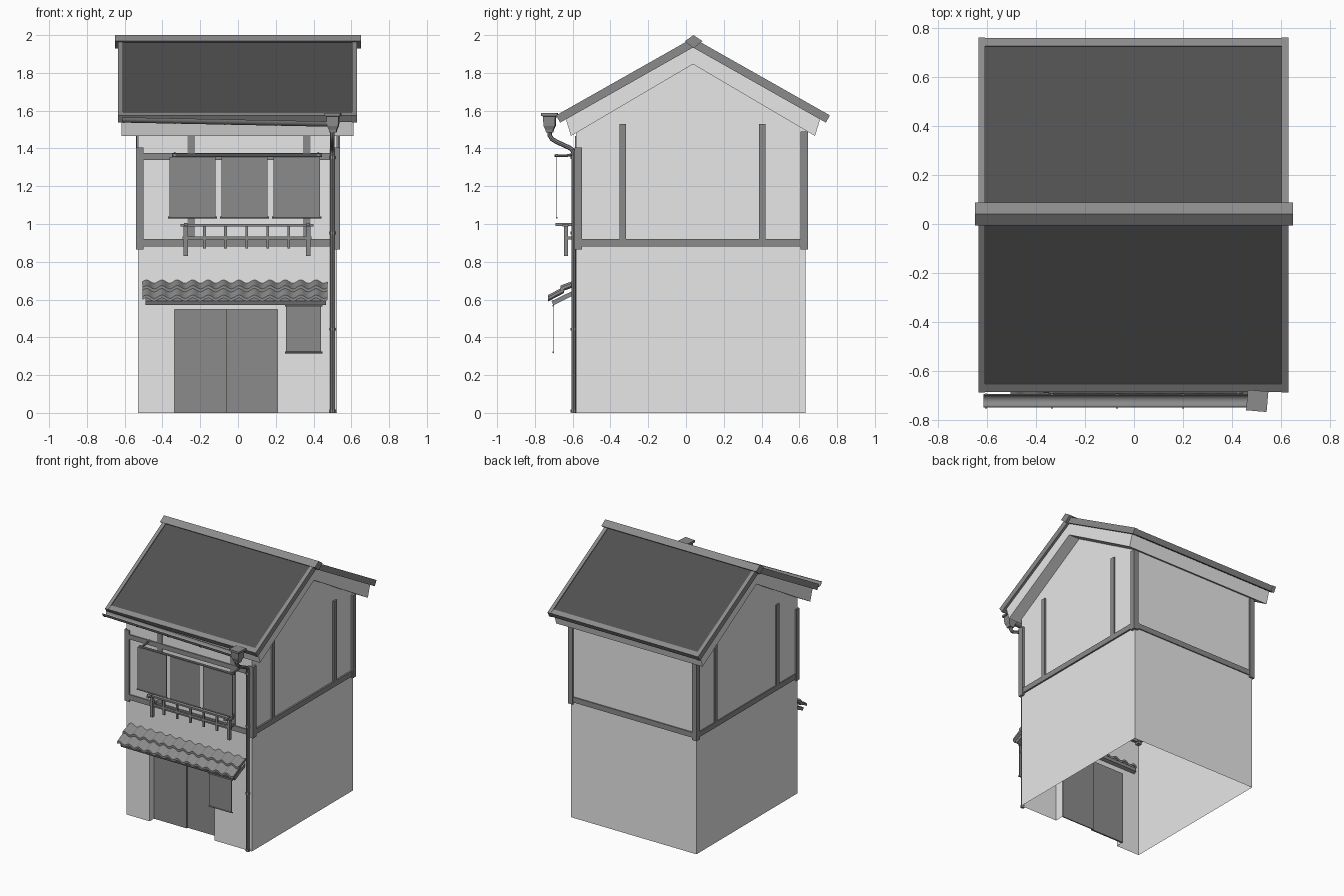
import bpy, bmesh, math
from math import radians, sin, cos, pi

if "Cube" in bpy.data.objects:
    bpy.data.objects.remove(bpy.data.objects["Cube"])


def material(name, v):
    m = bpy.data.materials.new(name)
    m.diffuse_color = (v, v, v, 1)
    m.use_nodes = True
    m.node_tree.nodes["Principled BSDF"].inputs["Base Color"].default_value = m.diffuse_color
    return m


PLASTER = material("pale plaster", 0.8)
TIMBER = material("mid grey timber", 0.26)
ROOF = material("dark roof", 0.08)


def finish(name, bm, mat, smooth=False, recalc=True):
    if recalc:
        bmesh.ops.recalc_face_normals(bm, faces=bm.faces)
    me = bpy.data.meshes.new(name)
    bm.to_mesh(me)
    bm.free()
    me.materials.append(mat)
    if smooth:
        me.shade_smooth()
        me.set_sharp_from_angle(angle=radians(35))
    ob = bpy.data.objects.new(name, me)
    bpy.context.collection.objects.link(ob)
    return ob


def boxes(name, mat, *spans):
    """Axis-aligned boxes (x0,x1,y0,y1,z0,z1) in one object."""
    bm = bmesh.new()
    for x0, x1, y0, y1, z0, z1 in spans:
        vs = bmesh.ops.create_cube(bm, size=1)["verts"]
        for v in vs:
            v.co = ((x0, x1)[v.co.x > 0], (y0, y1)[v.co.y > 0], (z0, z1)[v.co.z > 0])
    return finish(name, bm, mat)


def prism(name, mat, profile, *xspans, drop=0, smooth=False):
    """Extrude a (y,z) profile along x, optionally falling by drop."""
    bm = bmesh.new()
    for x0, x1 in xspans:
        a = [bm.verts.new((x0, y, z)) for y, z in profile]
        b = [bm.verts.new((x1, y, z - drop)) for y, z in profile]
        bm.faces.new(a)
        bm.faces.new(b[::-1])
        for i in range(len(a)):
            j = (i + 1) % len(a)
            bm.faces.new((a[i], a[j], b[j], b[i]))
    return finish(name, bm, mat, smooth)


def tube(name, mat, r, *paths):
    """Round rods along point paths, as one mesh."""
    cu = bpy.data.curves.new(name, "CURVE")
    cu.dimensions = "3D"
    cu.bevel_depth, cu.bevel_resolution, cu.use_fill_caps = r, 2, True
    for pts in paths:
        sp = cu.splines.new("POLY")
        sp.points.add(len(pts) - 1)
        for p, co in zip(sp.points, pts):
            p.co = (*co, 1)
    tmp = bpy.data.objects.new(name, cu)
    bpy.context.collection.objects.link(tmp)
    me = bpy.data.meshes.new_from_object(tmp.evaluated_get(bpy.context.evaluated_depsgraph_get()))
    bpy.data.objects.remove(tmp)
    bm = bmesh.new()
    bm.from_mesh(me)
    bpy.data.meshes.remove(me)
    return finish(name, bm, mat, True)


# ---- plaster shell, open below, with a recessed doorway
XL, XR, YF, YB = -0.53, 0.523, -0.582, 0.632
DL, DR, DT, DY = -0.335, 0.21, 0.547, -0.518
YC = 0.037
bm = bmesh.new()


def face(*pts):
    bm.faces.new([bm.verts.new(p) for p in pts])


for x0, x1, z0 in ((XL, DL, 0), (DL, DR, DT), (DR, XR, 0)):
    face((x0, YF, z0), (x1, YF, z0), (x1, YF, 1.5), (x0, YF, 1.5))
face((XR, YB, 0), (XL, YB, 0), (XL, YB, 1.5), (XR, YB, 1.5))
gable = [(YF, 0), (YB, 0), (YB, 1.5), (YC, 1.88), (YF, 1.5)]
face(*[(XR, y, z) for y, z in gable])
face(*[(XL, y, z) for y, z in gable[::-1]])
face((DL, YF, 0), (DL, DY, 0), (DL, DY, DT), (DL, YF, DT))
face((DR, DY, 0), (DR, YF, 0), (DR, YF, DT), (DR, DY, DT))
face((DL, YF, DT), (DL, DY, DT), (DR, DY, DT), (DR, YF, DT))
bmesh.ops.remove_doubles(bm, verts=bm.verts, dist=1e-4)
finish("plaster_walls", bm, PLASTER, recalc=False)

# ---- sliding doors, overlapping at the middle
boxes("sliding_doors", TIMBER, (DL, -0.06, DY - 0.012, DY, 0, DT), (-0.065, DR, DY, DY + 0.008, 0, DT))

# ---- timber frame of the upper floor
boxes("corner_posts", TIMBER,
      *[(x, x + 0.04, y, y + 0.04, 0.865, z) for x in (-0.541, 0.5)
        for y, z in ((-0.59, 1.405), (0.605, 1.49))])
boxes("floor_beams", TIMBER,
      (-0.51, 0.51, -0.59, -0.56, 0.88, 0.92), (-0.51, 0.51, 0.61, 0.64, 0.88, 0.92),
      (-0.537, -0.51, -0.56, 0.62, 0.88, 0.92), (0.505, 0.535, -0.56, 0.62, 0.88, 0.92))
boxes("front_lintel", TIMBER, (-0.51, 0.51, -0.59, -0.56, 1.34, 1.375))
boxes("front_posts", TIMBER, *[(x, x + 0.04, -0.588, -0.56, 0.91, 1.467) for x in (-0.268, 0.345)])
boxes("side_posts", TIMBER,
      *[(x, x + 0.025, y, y + 0.035, 0.91, 1.53) for x in (-0.537, 0.51) for y in (-0.353, 0.387)])

# ---- pale chevron under the roof
half = [(0.673, 1.555), (0.646, 1.466)]
prism("roof_underlay", PLASTER,
      [(YC, 1.94)] + [(YC + a, z) for a, z in half] + [(YC, 1.846)] + [(YC - a, z) for a, z in half[::-1]],
      (-0.617, 0.612))


# ---- roof slopes: dark sheets, verge strips and eave strips
def slope_profile(s, t0, t1, top, bottom):
    """Strip of one slope between fractions t0..t1, depths measured square to it."""
    ang = math.atan2(0.41, 0.725)
    out = []
    for t, d in ((t0, top), (t1, top), (t1, bottom), (t0, bottom)):
        out.append((YC + s * (t * 0.725 - d * sin(ang)), 1.985 - t * 0.41 - d * cos(ang)))
    return out


for s, side in ((-1, "front"), (1, "back")):
    prism(side + "_roof_sheet", ROOF, slope_profile(s, 0, 0.98, 0.006, 0.04), (-0.612, 0.612))
    prism(side + "_verges", TIMBER, slope_profile(s, 0, 1, 0, 0.044), (-0.635, -0.608), (0.603, 0.63))
    prism(side + "_eave_strip", TIMBER, slope_profile(s, 0.953, 0.998, 0.002, 0.042), (-0.61, 0.605))
prism("ridge_cap", TIMBER, [(-0.006, 1.968), (0.04, 2.0), (0.087, 1.968), (0.04, 1.93)], (-0.65, 0.65))

# ---- gutter, joints, rain hopper and downpipe
GY, GZ = -0.722, 1.565


def half_ring(ro, ri, n=8):
    arc = [pi + pi * i / n for i in range(n + 1)]
    return ([(GY + ro * cos(a), GZ + ro * sin(a)) for a in arc]
            + [(GY + ri * cos(a), GZ + ri * sin(a)) for a in arc[::-1]])


prism("gutter", TIMBER, half_ring(0.028, 0.024), (-0.615, 0.485), drop=0.022, smooth=True)
for i, x in enumerate((-0.605, -0.335, -0.07, 0.2)):
    ob = prism("gutter_joint_%d" % (i + 1), TIMBER, half_ring(0.031, 0.027), (x - 0.004, x + 0.004))
    ob.location.z = -0.02 * (x + 0.615)

bm = bmesh.new()
prev = None
for r, z in ((0.018, 1.485), (0.021, 1.5), (0.03, 1.52), (0.033, 1.57), (0.042, 1.572), (0.042, 1.587)):
    ring = [bm.verts.new((0.503 + r * 1.414 * cos(radians(40 + 90 * k)),
                          -0.722 + r * 1.414 * sin(radians(40 + 90 * k)), z)) for k in range(4)]
    if prev:
        for k in range(4):
            bm.faces.new((prev[k], prev[(k + 1) % 4], ring[(k + 1) % 4], ring[k]))
    else:
        bm.faces.new(ring[::-1])
    prev = ring
bm.faces.new(prev)
finish("rain_hopper", bm, TIMBER)

PX, PY = 0.5, -0.595
tube("downpipe", TIMBER, 0.012,
     [(PX, GY, 1.5), (PX, GY, 1.47), (PX, -0.71, 1.45), (PX, -0.685, 1.435),
      (PX, -0.62, 1.405), (PX, -0.602, 1.393), (PX, PY, 1.375), (PX, PY, 0)])
tube("downpipe_joints", TIMBER, 0.016,
     *[[(PX, PY, z), (PX, PY, z + 0.014)] for z in (0.003, 0.435, 0.945, 1.345)])

# ---- tiled awning over the door: two rows of wavy tiles on a board
bm = bmesh.new()
COLS, SEG = 12, 8
for (y0, z0), (y1, z1) in (((-0.73, 0.615), (-0.645, 0.66)), ((-0.665, 0.665), (-0.575, 0.698))):
    rows = []
    for i in range(COLS * SEG + 1):
        x = -0.505 + 0.98 * i / (COLS * SEG)
        w = 0.009 * sin(2 * pi * i / SEG)
        rows.append([bm.verts.new((x, y, z + w + d)) for y, z, d in
                     ((y0, z0, 0), (y1, z1, 0), (y1, z1, -0.016), (y0, z0, -0.016))])
    for a, b in zip(rows, rows[1:]):
        for k in range(4):
            bm.faces.new((a[k], a[(k + 1) % 4], b[(k + 1) % 4], b[k]))
    bm.faces.new(rows[0])
    bm.faces.new(rows[-1][::-1])
finish("awning_tiles", bm, TIMBER, True)
prism("awning_board", TIMBER, [(-0.712, 0.592), (-0.56, 0.665), (-0.56, 0.64), (-0.702, 0.57)], (-0.49, 0.467))

# ---- hanging cloth beside the door
boxes("door_cloth", TIMBER, (0.255, 0.44, -0.705, -0.702, 0.32, 0.57))
tube("door_cloth_rods", TIMBER, 0.005, *[[(0.248, -0.703, z), (0.447, -0.703, z)] for z in (0.32, 0.567)])

# ---- three window blinds on a rod with wall brackets
blinds = ((-0.362, -0.118), (-0.087, 0.157), (0.187, 0.435))
boxes("window_blinds", TIMBER, *[(a, b, -0.686, -0.683, 1.035, 1.355) for a, b in blinds])
tube("blind_bottom_rods", TIMBER, 0.005, *[[(a - 0.008, -0.684, 1.034), (b + 0.008, -0.684, 1.034)] for a, b in blinds])
tube("blind_rail", TIMBER, 0.008, [(-0.35, -0.684, 1.364), (0.445, -0.684, 1.364)])
tube("blind_brackets", TIMBER, 0.007,
     *[[(x, -0.695, 1.362), (x, -0.63, 1.362), (x, -0.58, 1.372)] for x in (-0.335, 0.425)])

# ---- little railing below the blinds
ends = (-0.277, 0.372)
boxes("railing_rails", TIMBER, (-0.305, 0.4, -0.655, -0.622, 0.987, 1.0), (-0.295, 0.39, -0.642, -0.628, 0.917, 0.933))
boxes("railing_end_posts", TIMBER, *[(x - 0.011, x + 0.011, -0.646, -0.624, 0.83, 0.99) for x in ends])
boxes("railing_balusters", TIMBER,
      *[(x - 0.007, x + 0.007, -0.641, -0.629, 0.87, 0.99) for x in (-0.177, -0.066, 0.046, 0.157, 0.268)])
boxes("railing_arms", TIMBER,
      *[(x - 0.009, x + 0.009, -0.69, -0.575, 0.99, 1.006) for x in ends],
      *[(x - 0.008, x + 0.008, -0.635, -0.575, 0.917, 0.933) for x in ends])
